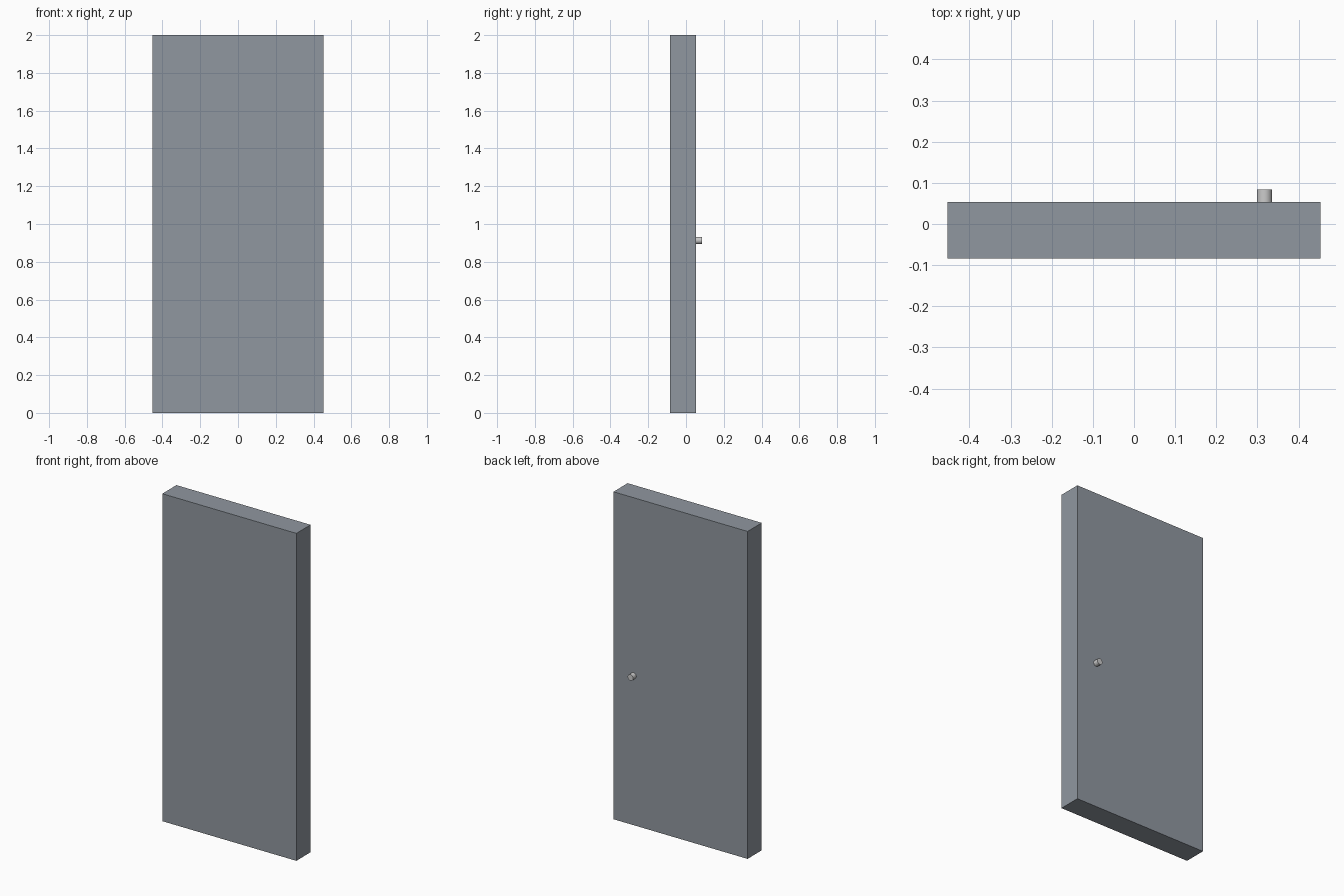
import bpy
import math

if "Cube" in bpy.data.objects:
    bpy.data.objects.remove(bpy.data.objects["Cube"])

HALF_W, HEIGHT = 0.453, 2.0
FRONT, BACK, KNOB_END = -0.084, 0.053, 0.084

# Door slab
bpy.ops.mesh.primitive_cube_add(size=1, location=(0, (FRONT + BACK) / 2, HEIGHT / 2))
slab = bpy.context.object
slab.name = "door_slab"
slab.scale = (2 * HALF_W, BACK - FRONT, HEIGHT)
bpy.ops.object.transform_apply(location=False, rotation=False, scale=True)
paint = bpy.data.materials.new("slate_paint")
paint.diffuse_color = (0.28, 0.31, 0.35, 1)
paint.use_nodes = True
paint.node_tree.nodes["Principled BSDF"].inputs["Base Color"].default_value = paint.diffuse_color
slab.data.materials.append(paint)

# Round knob on the back face, slightly sunk into the slab
knob_start = BACK - 0.004
bpy.ops.mesh.primitive_cylinder_add(
    vertices=32, radius=0.0185, depth=KNOB_END - knob_start,
    location=(0.317, (knob_start + KNOB_END) / 2, 0.913),
    rotation=(math.pi / 2, 0, 0))
knob = bpy.context.object
knob.name = "door_knob"
bpy.ops.object.shade_smooth_by_angle(angle=math.radians(40))
